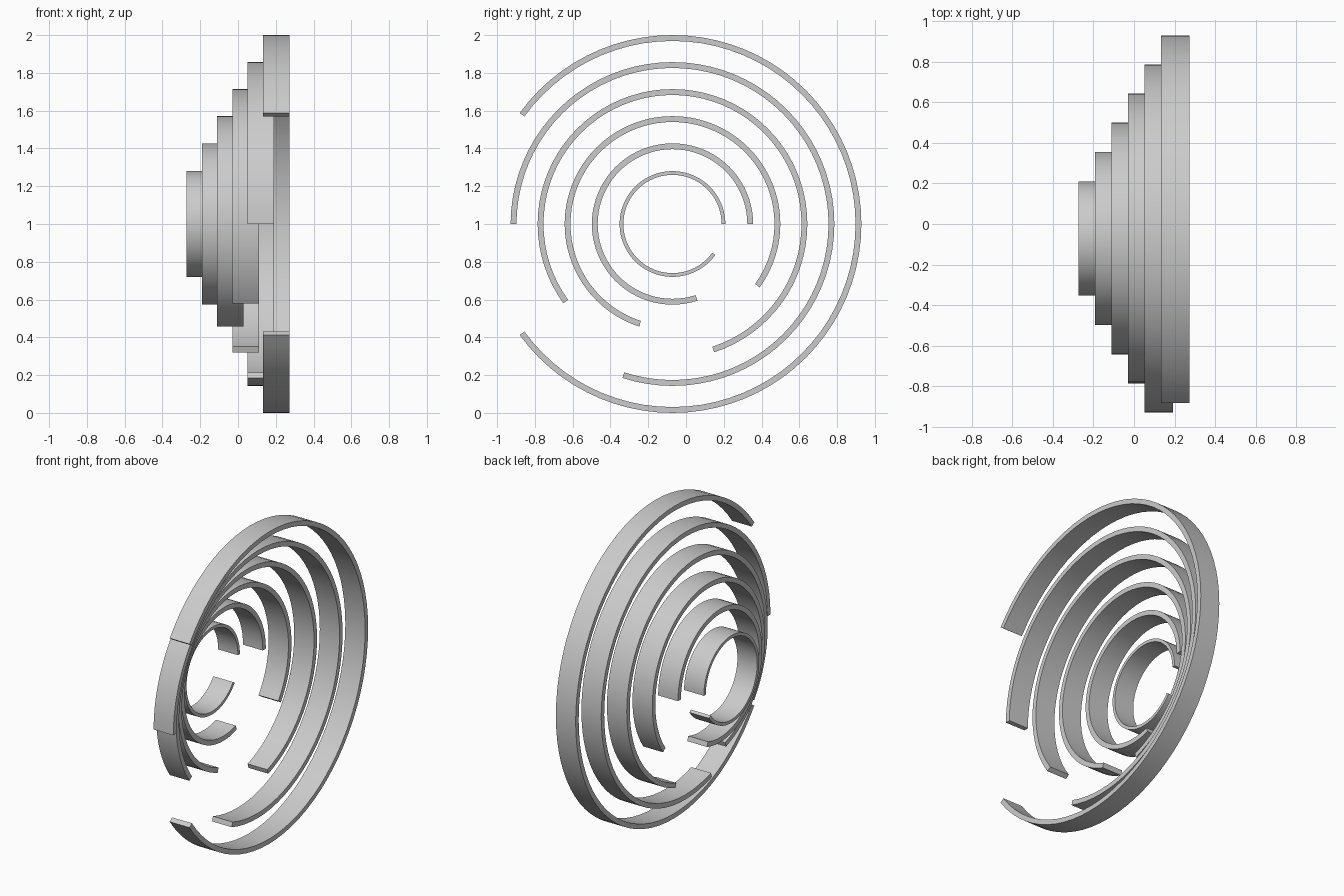
import bpy, bmesh
from math import sin, cos, radians

if "Cube" in bpy.data.objects:
    bpy.data.objects.remove(bpy.data.objects["Cube"])

CY, CZ = -0.0715, 1.0      # common axis of the rings
WIDTH, STEP = 0.14, 0.081  # band width and offset along x


def ring_band(name, x0, r_out, thick, start, sweep):
    """Open ring of rectangular section around the x axis, angles in degrees."""
    bm = bmesh.new()
    n = round(sweep / 4.5)
    r_in = r_out - thick
    loops = []
    for i in range(n + 1):
        a = radians(start + sweep * i / n)
        section = [(x0, r_in), (x0 + WIDTH, r_in), (x0 + WIDTH, r_out), (x0, r_out)]
        loops.append([bm.verts.new((x, CY + r * cos(a), CZ + r * sin(a))) for x, r in section])
    for p, q in zip(loops, loops[1:]):
        for k in range(4):
            m = (k + 1) % 4
            bm.faces.new((p[k], p[m], q[m], q[k]))
    bm.faces.new(loops[0])
    bm.faces.new(loops[-1])
    bmesh.ops.recalc_face_normals(bm, faces=bm.faces)
    mesh = bpy.data.meshes.new(name)
    bm.to_mesh(mesh)
    bm.free()
    ob = bpy.data.objects.new(name, mesh)
    bpy.context.collection.objects.link(ob)
    bpy.ops.object.select_all(action='DESELECT')
    ob.select_set(True)
    bpy.context.view_layer.objects.active = ob
    bpy.ops.object.shade_smooth_by_angle(angle=radians(30))


# Innermost to outermost: outer radius, thickness, start angle, sweep
rings = [
    (0.280, 0.020, 0, 324),
    (0.427, 0.031, 0, 288),
    (0.571, 0.031, -36, 288),
    (0.714, 0.031, -72, 288),
    (0.857, 0.031, -108, 288),
    (1.000, 0.031, -144, 288),
]
for i, (r, t, start, sweep) in enumerate(rings):
    ring_band(f"ring_band_{i + 1}", -0.2725 + STEP * i, r, t, start, sweep)
